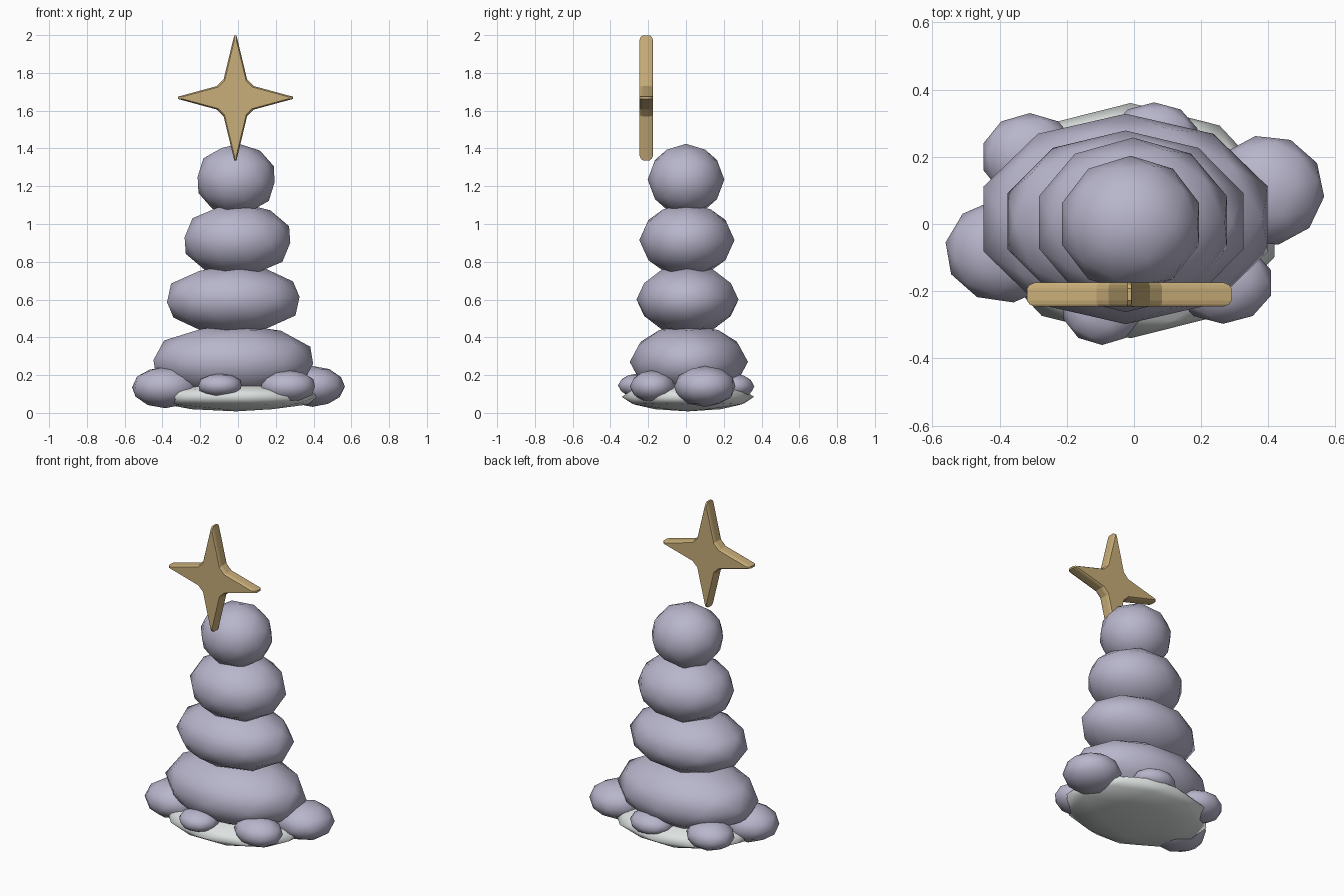
import bpy, bmesh
from mathutils import Matrix, Vector

cube = bpy.data.objects.get("Cube")
if cube:
    bpy.data.objects.remove(cube)


def material(name, rgb):
    m = bpy.data.materials.new(name)
    m.use_nodes = True
    m.diffuse_color = (*rgb, 1)
    bsdf = m.node_tree.nodes["Principled BSDF"]
    bsdf.inputs["Base Color"].default_value = (*rgb, 1)
    bsdf.inputs["Roughness"].default_value = 0.8
    return m


LILAC = material("lilac stone", (0.48, 0.465, 0.6))
PALE = material("pale base", (0.72, 0.76, 0.75))
GOLD = material("gold", (0.58, 0.42, 0.19))


def finish(name, bm, mat, smooth):
    bmesh.ops.recalc_face_normals(bm, faces=bm.faces)
    for f in bm.faces:
        f.smooth = smooth
    mesh = bpy.data.meshes.new(name)
    bm.to_mesh(mesh)
    bm.free()
    mesh.materials.append(mat)
    obj = bpy.data.objects.new(name, mesh)
    bpy.context.collection.objects.link(obj)
    return obj


def stone(name, centre, radii, turn=0.0, tilt=0.0, mat=LILAC):
    """Coarse smooth-shaded pebble."""
    bm = bmesh.new()
    bmesh.ops.create_icosphere(bm, subdivisions=2, radius=1)
    spin = Matrix.Rotation(tilt, 4, 'Y') @ Matrix.Rotation(turn, 4, 'Z')
    bm.transform(Matrix.Translation(centre) @ Matrix.Diagonal((*radii, 1)) @ spin)
    return finish(name, bm, mat, True)


# Pale flat base
stone("base", (-0.01, 0.01, 0.085), (0.45, 0.35, 0.077), mat=PALE)

# Stacked stones, bottom to top
stone("stack_stone_1", (-0.025, 0.015, 0.27), (0.445, 0.313, 0.2), tilt=0.05)
stone("stack_stone_2", (-0.025, 0.008, 0.6), (0.37, 0.27, 0.185), tilt=-0.08)
stone("stack_stone_3", (-0.003, 0.005, 0.915), (0.295, 0.252, 0.195), tilt=0.08)
stone("stack_stone_4", (-0.01, 0.0, 1.235), (0.215, 0.203, 0.19), tilt=0.08)

# Pebbles around the base
stone("left_pebble", (0.395, 0.1, 0.14), (0.172, 0.165, 0.108), turn=0.2)
stone("right_pebble", (-0.385, -0.08, 0.135), (0.178, 0.155, 0.11), turn=0.15)
stone("back_right_pebble", (-0.31, 0.2, 0.14), (0.145, 0.13, 0.085))
stone("front_pebble", (-0.095, -0.25, 0.145), (0.12, 0.11, 0.064))
stone("front_left_pebble", (0.265, -0.175, 0.14), (0.15, 0.122, 0.086))
stone("back_pebble", (0.06, 0.25, 0.14), (0.135, 0.112, 0.068))

# Four-pointed star with softened rims
quarter = [Vector((-0.006, 0.331)), Vector((0.006, 0.331)),
           Vector((0.062, 0.098)), Vector((0.08, 0.08))]
outline = []
for i in range(4):
    spin = Matrix.Rotation(-i * 1.5707963, 2)
    squash = 0.92 if i % 2 else 1.0
    for k, p in enumerate(quarter):
        q = spin @ (Vector((p.x, p.y * squash)) if k < 2 else p)
        outline.append(q)
    outline.append(spin @ Vector((0.098, 0.062)))

bm = bmesh.new()
rings = []
for depth, size in ((-0.036, 0.92), (-0.029, 0.975), (-0.018, 1.0),
                    (0.018, 1.0), (0.029, 0.975), (0.036, 0.92)):
    rings.append([bm.verts.new((p.x * size - 0.014, depth - 0.21, p.y * size + 1.668))
                  for p in outline])
n = len(outline)
for a, b in zip(rings, rings[1:]):
    for i in range(n):
        j = (i + 1) % n
        bm.faces.new((a[i], a[j], b[j], b[i]))
bm.faces.new(rings[0])
bm.faces.new(rings[-1])
finish("star", bm, GOLD, False)
